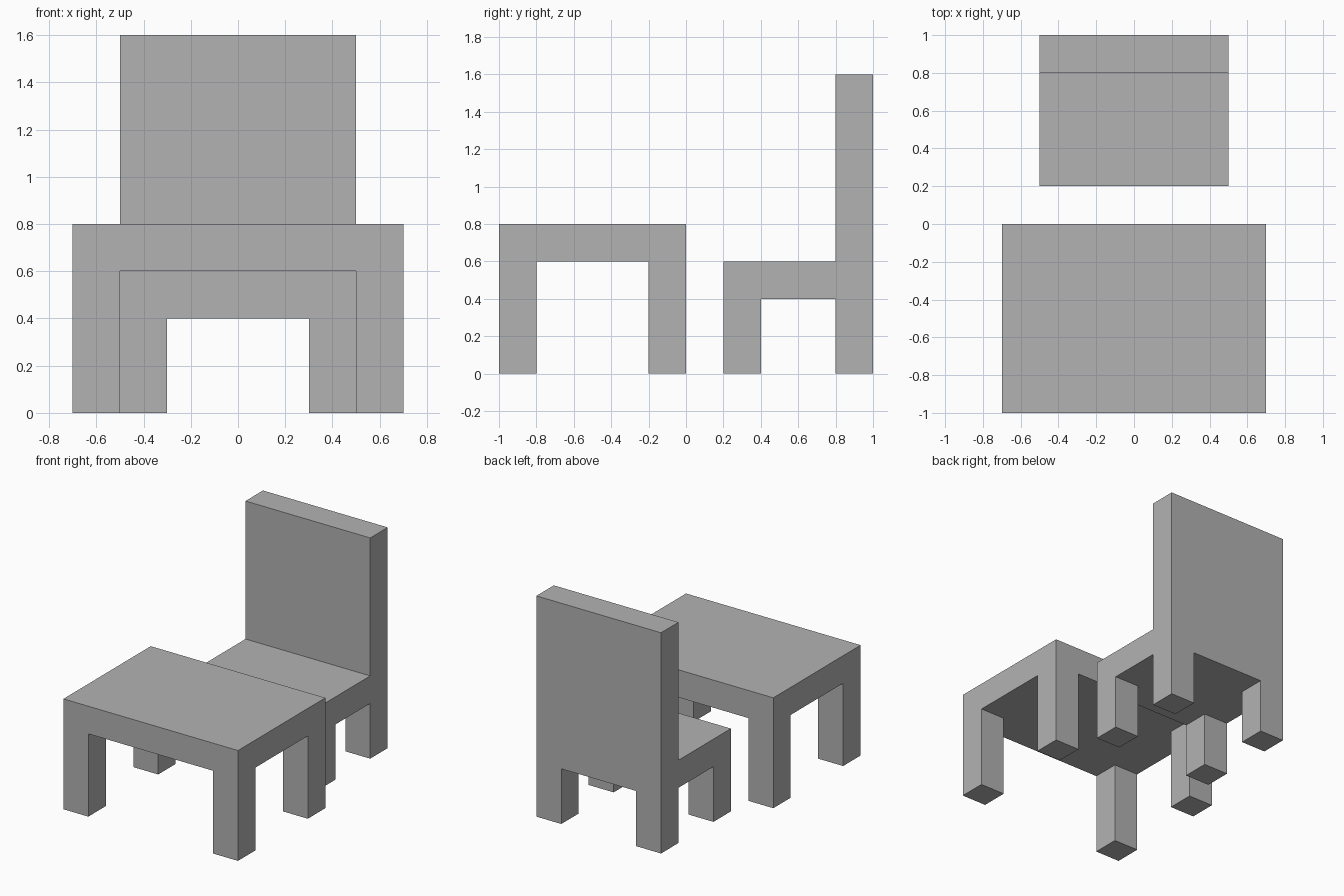
import bpy
import bmesh
from mathutils import Matrix, Vector

cube = bpy.data.objects.get("Cube")
if cube:
    bpy.data.objects.remove(cube, do_unlink=True)

grey = bpy.data.materials.new("plain_grey")
grey.use_nodes = True
colour = (0.448, 0.448, 0.448, 1)
grey.diffuse_color = colour
grey.node_tree.nodes["Principled BSDF"].inputs["Base Color"].default_value = colour

THICK = 0.2  # shared thickness of slabs, legs and backrest


def pull(bm, test, dz):
    """Extrude the faces that pass the test vertically."""
    faces = [f for f in bm.faces if test(f.calc_center_median(), f.normal)]
    new = bmesh.ops.extrude_face_region(bm, geom=faces)["geom"]
    verts = [v for v in new if isinstance(v, bmesh.types.BMVert)]
    bmesh.ops.translate(bm, verts=verts, vec=(0, 0, dz))
    bm.normal_update()


def furniture(name, width, depth, y, top, back=0):
    """Slab on four flush corner legs, with an optional flush backrest."""
    bm = bmesh.new()
    slab = Matrix.Translation((0, 0, top - THICK / 2)) @ Matrix.Diagonal((width, depth, THICK, 1))
    bmesh.ops.create_cube(bm, size=1, matrix=slab)
    inner_x, inner_y = width / 2 - THICK, depth / 2 - THICK
    for axis, inset in ((Vector((1, 0, 0)), inner_x), (Vector((0, 1, 0)), inner_y)):
        for side in (-1, 1):
            bmesh.ops.bisect_plane(bm, geom=bm.verts[:] + bm.edges[:] + bm.faces[:],
                                   plane_co=axis * inset * side, plane_no=axis)
    bm.normal_update()

    # Legs
    pull(bm, lambda c, n: n.z < -0.9 and abs(c.x) > inner_x and abs(c.y) > inner_y,
         THICK - top)
    # Backrest
    if back:
        pull(bm, lambda c, n: n.z > 0.9 and c.y > inner_y, back)

    bmesh.ops.dissolve_limit(bm, angle_limit=0.01, verts=bm.verts[:], edges=bm.edges[:])
    bmesh.ops.recalc_face_normals(bm, faces=bm.faces[:])
    mesh = bpy.data.meshes.new(name)
    bm.to_mesh(mesh)
    bm.free()
    mesh.materials.append(grey)
    obj = bpy.data.objects.new(name, mesh)
    obj.location.y = y
    bpy.context.collection.objects.link(obj)


furniture("table", width=1.4, depth=1.0, y=-0.5, top=0.8)
furniture("chair", width=1.0, depth=0.8, y=0.6, top=0.6, back=1.0)
